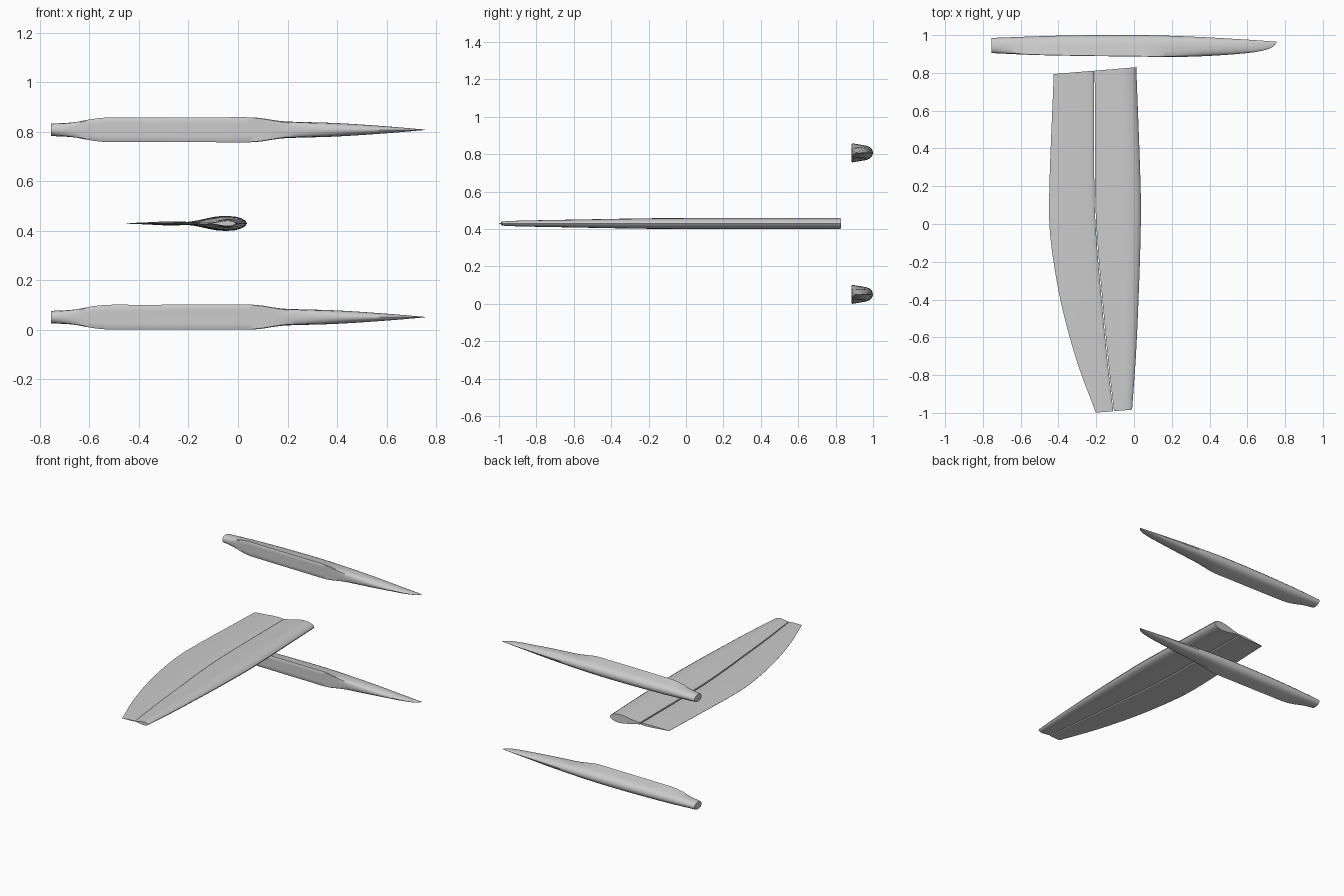
import bpy, bmesh, math

if "Cube" in bpy.data.objects:
    bpy.data.objects.remove(bpy.data.objects["Cube"])


def curve(table, x):
    """Smooth interpolation through (x, value) pairs with rising x."""
    n = len(table)
    if x <= table[0][0]:
        return table[0][1]
    if x >= table[-1][0]:
        return table[-1][1]

    def slope(i):
        a, b = table[max(i - 1, 0)], table[min(i + 1, n - 1)]
        return (b[1] - a[1]) / (b[0] - a[0])
    for i in range(n - 1):
        (x0, v0), (x1, v1) = table[i], table[i + 1]
        if x <= x1:
            h = x1 - x0
            t = (x - x0) / h
            return ((2*t**3 - 3*t**2 + 1) * v0 + (t**3 - 2*t**2 + t) * h * slope(i)
                    + (3*t**2 - 2*t**3) * v1 + (t**3 - t**2) * h * slope(i + 1))


def loft(name, rings, angle=35):
    """Skin a list of closed rings and cap both ends."""
    bm = bmesh.new()
    vs = [[bm.verts.new(p) for p in r] for r in rings]
    k = len(vs[0])
    for a, b in zip(vs, vs[1:]):
        for i in range(k):
            j = (i + 1) % k
            bm.faces.new((a[i], a[j], b[j], b[i]))
    bm.faces.new(vs[0])
    bm.faces.new(vs[-1])
    bmesh.ops.recalc_face_normals(bm, faces=bm.faces[:])
    me = bpy.data.meshes.new(name)
    bm.to_mesh(me)
    bm.free()
    ob = bpy.data.objects.new(name, me)
    bpy.context.collection.objects.link(ob)
    bpy.ops.object.select_all(action='DESELECT')
    bpy.context.view_layer.objects.active = ob
    ob.select_set(True)
    bpy.ops.object.shade_smooth_by_angle(angle=math.radians(angle))
    return ob


# Wing planform: leading edge, hinge line, trailing edge and half thickness along y
LEAD = [(-0.98, -0.01), (-0.7, 0.01), (-0.4, 0.024), (-0.1, 0.034), (0.15, 0.036), (0.83, 0.012)]
HINGE = [(-0.98, -0.108), (-0.7, -0.14), (-0.4, -0.168), (-0.1, -0.194), (0.15, -0.207), (0.83, -0.21)]
TRAIL = [(-0.98, -0.203), (-0.7, -0.303), (-0.4, -0.383), (-0.1, -0.435), (0.12, -0.45), (0.83, -0.425)]
THICK = [(-0.98, 0.011), (-0.9, 0.015), (-0.6, 0.021), (-0.2, 0.028), (0.1, 0.03), (0.83, 0.03)]
# Half sections: (chord fraction, fraction of half thickness)
MAIN = [(0, 0), (0.03, 0.38), (0.1, 0.7), (0.2, 0.92), (0.32, 1.0), (0.45, 0.94),
        (0.6, 0.73), (0.75, 0.48), (0.88, 0.3), (1.0, 0.2)]
FLAP = [(0, 0), (0.02, 0.13), (0.08, 0.21), (0.2, 0.27), (0.4, 0.25), (0.7, 0.13), (1.0, 0.03)]
WING_Z = 0.429


def wing_part(name, section, front, back):
    rings = []
    for s in range(49):
        y = -0.982 + s / 48 * 1.811
        x0, x1, t = front(y), back(y), curve(THICK, y)
        half = [(x0 + (x1 - x0) * u, t * v) for u, v in section]
        full = half + [(x, -z) for x, z in reversed(half) if z > 0]
        rings.append([(x, y + 0.083 * x, WING_Z + z) for x, z in full])
    return loft(name, rings)


wing_part("wing_main", MAIN, lambda y: curve(LEAD, y), lambda y: curve(HINGE, y) + 0.002)
wing_part("wing_flap", FLAP, lambda y: curve(HINGE, y) - 0.002, lambda y: curve(TRAIL, y))

# Hull lying on its side: deck faces -y, keel faces +y
DECK_Y = [(-0.755, 0.905), (-0.5, 0.894), (0, 0.887), (0.2, 0.884), (0.4, 0.89),
          (0.6, 0.905), (0.69, 0.92), (0.735, 0.938), (0.755, 0.96)]
KEEL_Y = [(-0.755, 0.985), (-0.4, 0.997), (-0.15, 1.0), (0.1, 0.999), (0.35, 0.99), (0.6, 0.976), (0.755, 0.965)]
DECK_W = [(-0.755, 0.026), (-0.68, 0.03), (-0.6, 0.043), (-0.53, 0.05), (-0.4, 0.05), (-0.1, 0.05),
          (0.07, 0.05), (0.13, 0.042), (0.21, 0.033), (0.4, 0.027), (0.6, 0.014), (0.755, 0.001)]
KEEL_W = [(-0.755, 0.025), (-0.5, 0.033), (-0.1, 0.037), (0.2, 0.033), (0.4, 0.027), (0.6, 0.014), (0.755, 0.001)]
ROUND = [(-0.755, 0.9), (-0.6, 0.1), (-0.5, 0.0), (0.1, 0.0), (0.22, 0.35), (0.45, 0.9), (0.755, 1.0)]
# Half sections as (depth, width): flat deck with flared sides, and rounded bow
FLAT = [(0, 0), (0, 0.5), (0, 0.94), (0.02, 1), (0.25, 1), (0.5, 1), (0.7, 0.97), (0.84, 0.82), (0.95, 0.5), (1, 0)]
OVAL = [(0, 0), (0.03, 0.35), (0.1, 0.6), (0.2, 0.83), (0.36, 0.98), (0.52, 1), (0.7, 0.91), (0.84, 0.73), (0.95, 0.43), (1, 0)]


def hull(name, zc):
    rings = []
    for s in range(73):
        x = 0.755 * math.sin(math.pi / 2 * (-1 + 2 * s / 72))
        y0, y1 = curve(DECK_Y, x), curve(KEEL_Y, x)
        wd, wk, r = curve(DECK_W, x), curve(KEEL_W, x), curve(ROUND, x)
        half = []
        for (d0, w0), (d1, w1) in zip(FLAT, OVAL):
            d, w = d0 + (d1 - d0) * r, w0 + (w1 - w0) * r
            side = wd + (wk - wd) * min(1, d / 0.8)
            half.append((y0 + (y1 - y0) * d, side * w))
        full = half + [(y, -w) for y, w in reversed(half) if w > 0]
        rings.append([(x, y, zc + w) for y, w in full])
    return loft(name, rings, 40)


hull("lower_hull", 0.0503)
hull("upper_hull", 0.807)
